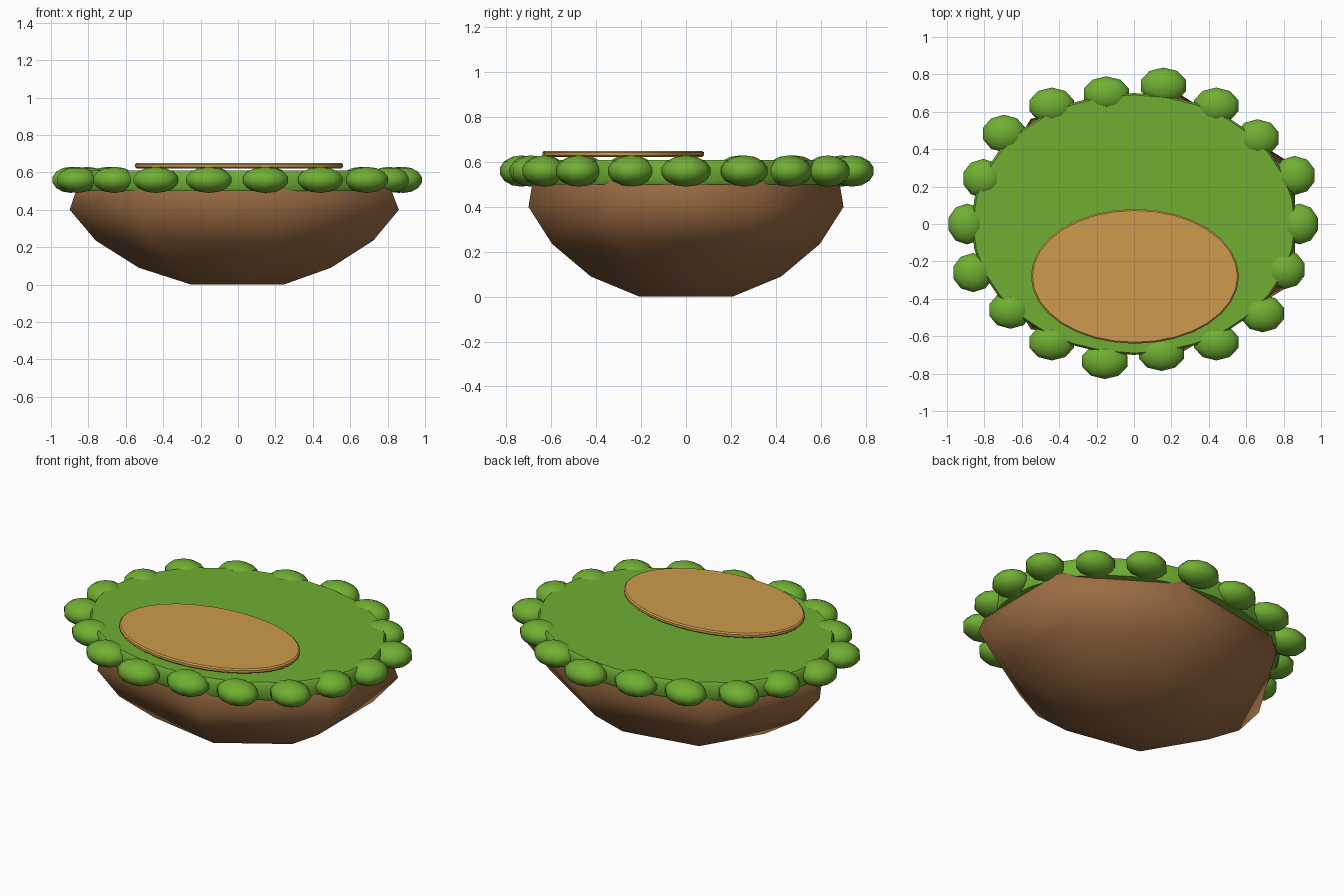
import bpy, bmesh
from math import sin, cos, pi, radians

if "Cube" in bpy.data.objects:
    bpy.data.objects.remove(bpy.data.objects["Cube"])


def material(name, rgb):
    m = bpy.data.materials.new(name)
    m.diffuse_color = (*rgb, 1)
    m.use_nodes = True
    m.node_tree.nodes["Principled BSDF"].inputs["Base Color"].default_value = m.diffuse_color
    return m


ROCK = material("earth_brown", (0.33, 0.15, 0.055))
GRASS = material("grass_green", (0.16, 0.43, 0.032))
SAND = material("sand_tan", (0.61, 0.33, 0.07))


def finish(bm, name, mat, angle):
    bmesh.ops.recalc_face_normals(bm, faces=bm.faces)
    me = bpy.data.meshes.new(name)
    bm.to_mesh(me)
    bm.free()
    ob = bpy.data.objects.new(name, me)
    bpy.context.collection.objects.link(ob)
    me.materials.append(mat)
    bpy.ops.object.select_all(action='DESELECT')
    ob.select_set(True)
    bpy.context.view_layer.objects.active = ob
    bpy.ops.object.shade_smooth_by_angle(angle=radians(angle))
    return ob


def loft(name, rings, sides, mat, phase=0.0, angle=40):
    """Stack of ellipses (cx, cy, rx, ry, z), capped at both ends."""
    bm = bmesh.new()
    loops = []
    for cx, cy, rx, ry, z in rings:
        loops.append([bm.verts.new((cx + rx * cos(phase + 2 * pi * i / sides),
                                    cy + ry * sin(phase + 2 * pi * i / sides), z))
                      for i in range(sides)])
    for a, b in zip(loops, loops[1:]):
        for i in range(sides):
            j = (i + 1) % sides
            bm.faces.new((a[i], a[j], b[j], b[i]))
    bm.faces.new(loops[0][::-1])
    bm.faces.new(loops[-1])
    return finish(bm, name, mat, angle)


# Seven-sided earth underside
loft("rock_base", [(0.01, 0, 0.26, 0.212, 0.0),
                   (0.01, 0, 0.54, 0.435, 0.09),
                   (0.02, 0, 0.78, 0.612, 0.235),
                   (0.026, 0, 0.926, 0.72, 0.40),
                   (0.02, 0, 0.88, 0.70, 0.52)], 7, ROCK, phase=pi, angle=60)

# Grass top slab
loft("grass_slab", [(0, 0, 0.86, 0.69, 0.50),
                    (0, 0, 0.87, 0.70, 0.52),
                    (0, 0, 0.87, 0.70, 0.595),
                    (0, 0, 0.86, 0.69, 0.61)], 32, GRASS)

# Sandy oval patch toward the front
loft("sand_patch", [(0.005, -0.28, 0.548, 0.352, 0.622),
                    (0.005, -0.28, 0.556, 0.36, 0.629),
                    (0.005, -0.28, 0.556, 0.36, 0.643),
                    (0.005, -0.28, 0.548, 0.352, 0.650)], 32, SAND)

# Ring of grass tufts, each pushed slightly in or out
push = [1.005, 1.04, 0.98, 1.0, 1.03, 0.965, 1.0, 1.03, 0.975,
        1.015, 1.04, 0.98, 1.0, 1.02, 0.96, 1.0, 1.02, 0.975]
for k, f in enumerate(push):
    a = 2 * pi * k / len(push)
    s = abs(sin(a))
    bm = bmesh.new()
    bmesh.ops.create_uvsphere(bm, u_segments=10, v_segments=7, radius=1)
    for v in bm.verts:
        v.co = (0.88 * f * cos(a) + v.co.x * (0.106 + 0.025 * s),
                0.73 * f * sin(a) + v.co.y * (0.112 - 0.014 * s),
                0.56 + v.co.z * 0.07)
    finish(bm, f"grass_tuft_{k + 1}", GRASS, 60)
